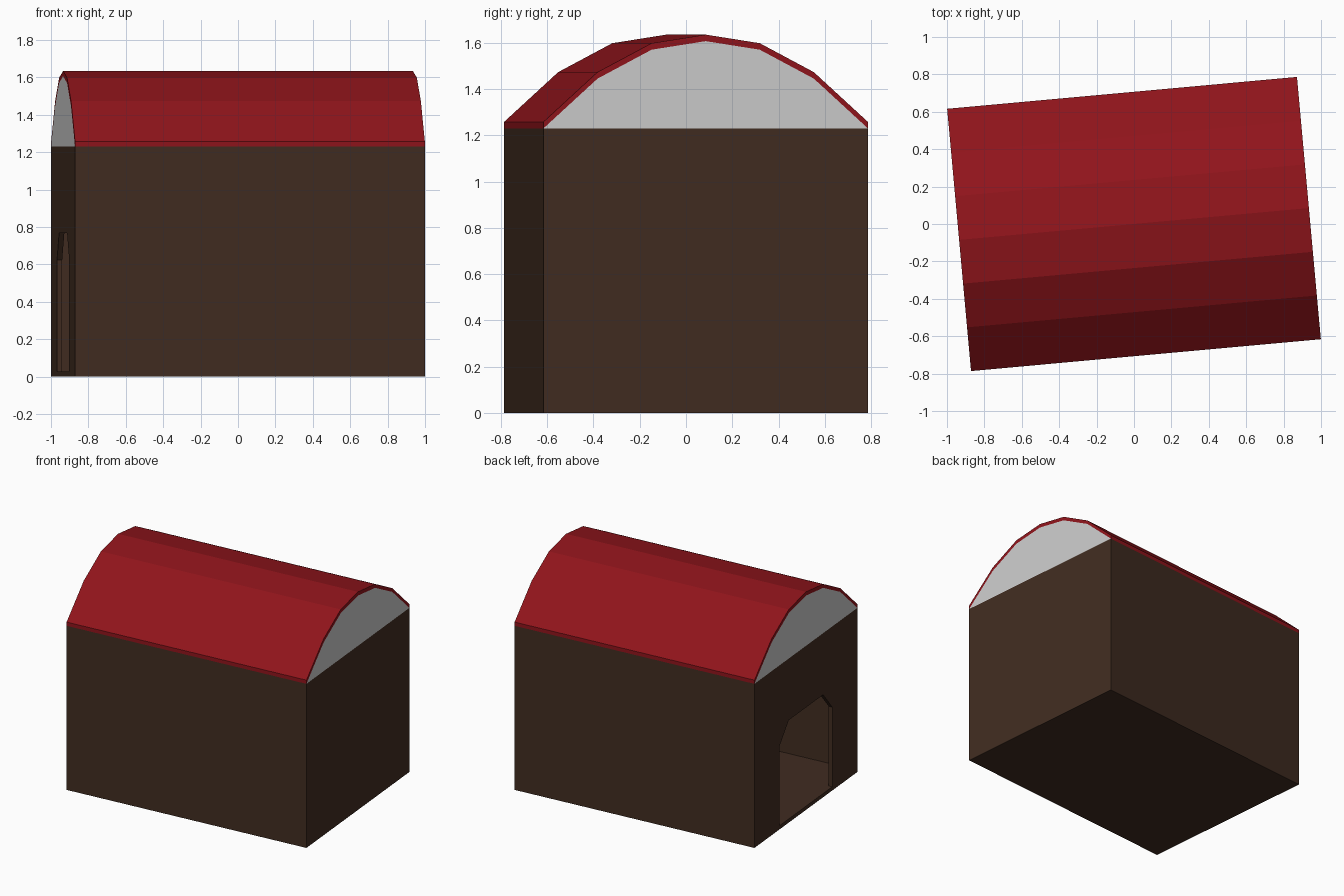
import bpy, bmesh, math
from mathutils import Matrix

if "Cube" in bpy.data.objects:
    bpy.data.objects.remove(bpy.data.objects["Cube"])

W, D, H, T = 1.878, 1.408, 1.23, 0.028      # length, depth, wall height, thickness
TURN = Matrix.Rotation(math.radians(5.2), 4, 'Z')


def material(name, rgb):
    m = bpy.data.materials.new(name)
    m.diffuse_color = (*rgb, 1)
    m.use_nodes = True
    m.node_tree.nodes["Principled BSDF"].inputs["Base Color"].default_value = m.diffuse_color
    return m


def prism(name, profile, x0, x1, mat=None):
    """Extrude a (y, z) profile along x from x0 to x1."""
    bm = bmesh.new()
    face = bm.faces.new([bm.verts.new((x0, y, z)) for y, z in profile])
    ext = bmesh.ops.extrude_face_region(bm, geom=[face])
    verts = [g for g in ext["geom"] if isinstance(g, bmesh.types.BMVert)]
    bmesh.ops.translate(bm, verts=verts, vec=(x1 - x0, 0, 0))
    bmesh.ops.recalc_face_normals(bm, faces=bm.faces)
    me = bpy.data.meshes.new(name)
    bm.to_mesh(me)
    bm.free()
    ob = bpy.data.objects.new(name, me)
    bpy.context.collection.objects.link(ob)
    ob.matrix_world = TURN
    if mat:
        me.materials.append(mat)
    return ob


def rect(half, z0, z1):
    return [(-half, z0), (half, z0), (half, z1), (-half, z1)]


brown = material("dark_wood", (0.052, 0.025, 0.0148))
red = material("red_roof", (0.28, 0.007, 0.011))

# Hollow wooden body with an arched doorway in the left end
walls = prism("walls", rect(D / 2, 0, H), -W / 2, W / 2, brown)
room = prism("room_cutter", rect(D / 2 - T, T, H - T), -W / 2 + T, W / 2 - T, brown)
door = prism("doorway_cutter",
             [(-0.36, T), (0.36, T), (0.36, 0.625), (0.235, 0.768),
              (-0.235, 0.768), (-0.36, 0.625)],
             -W / 2 - 0.1, -W / 2 + T + 0.05, brown)
for cutter in (room, door):
    mod = walls.modifiers.new(cutter.name, 'BOOLEAN')
    mod.operation = 'DIFFERENCE'
    mod.solver = 'EXACT'
    mod.object = cutter
    cutter.hide_render = True
    cutter.hide_viewport = True

# Barrel roof: six flat strips with a constant vertical thickness
rises = [0, 0.215, 0.34, 0.377, 0.34, 0.215, 0]
arch = [(-D / 2 + D * i / 6, H + r) for i, r in enumerate(rises)]
outer = [(y, z + T) for y, z in arch]
prism("roof", arch + outer[::-1], -W / 2, W / 2, red)

# Plain gable panels closing both ends under the roof
for side, x in (("left", -W / 2), ("right", W / 2 - T)):
    prism(side + "_gable", arch, x, x + T)
